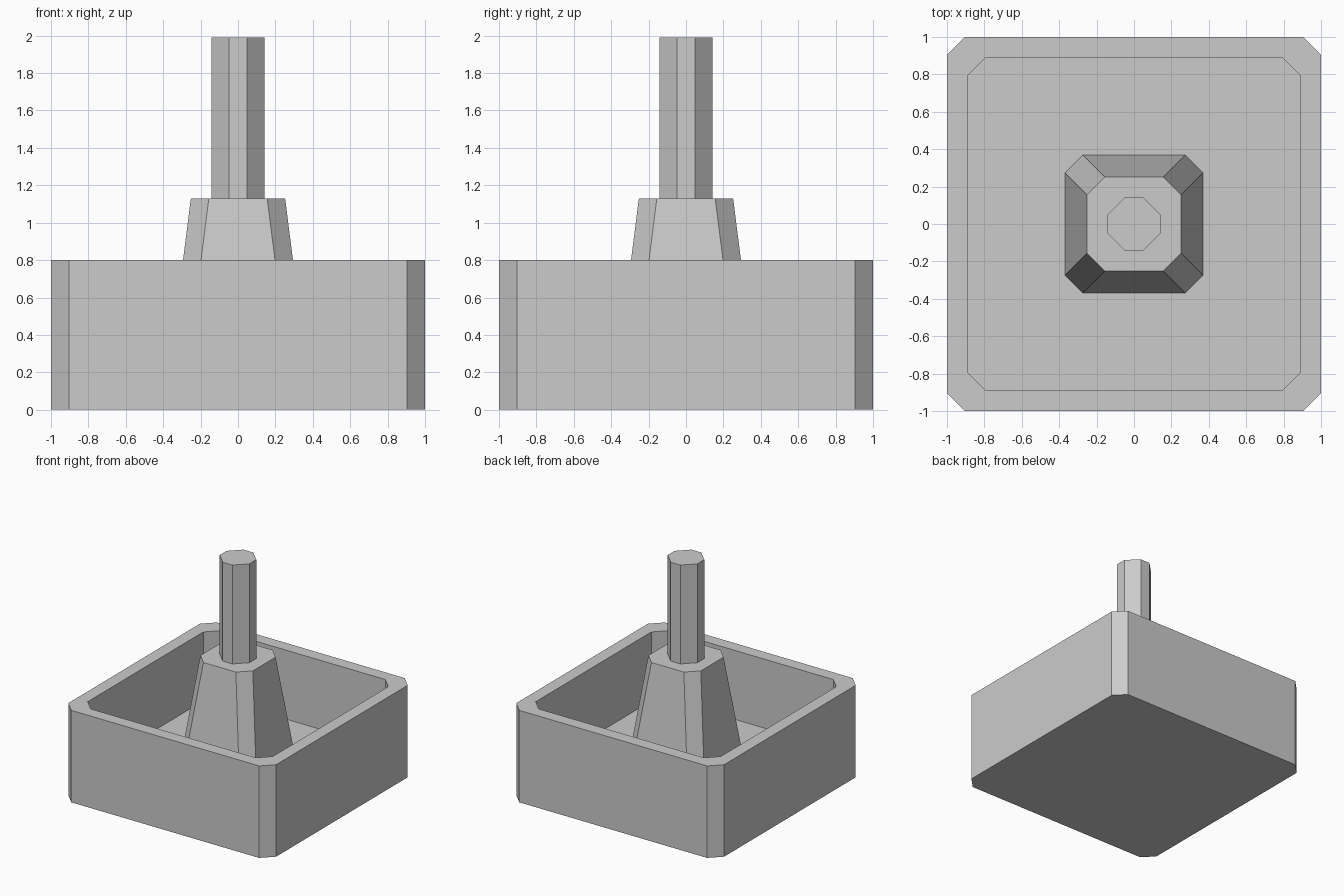
import bpy, bmesh

if "Cube" in bpy.data.objects:
    bpy.data.objects.remove(bpy.data.objects["Cube"])

CHAMFER = 0.096  # the same corner cut runs through every level

# Profile from the outside bottom to the post top: (half width, height)
FLOOR = 0.20
PROFILE = [
    (1.00, 0.00), (1.00, 0.80),      # outer wall
    (0.89, 0.80), (0.89, FLOOR),     # rim and inner wall
    (0.37, FLOOR), (0.252, 1.13),    # floor and tapered pedestal
    (0.143, 1.13), (0.143, 1.99),    # pedestal top and post
]


def chamfered_square(bm, h, z):
    c = h - CHAMFER
    pts = [(h, -c), (h, c), (c, h), (-c, h), (-h, c), (-h, -c), (-c, -h), (c, -h)]
    return [bm.verts.new((x, y, z)) for x, y in pts]


def loft(name, profile):
    bm = bmesh.new()
    rings = [chamfered_square(bm, h, z) for h, z in profile]
    for a, b in zip(rings, rings[1:]):
        for i in range(8):
            j = (i + 1) % 8
            bm.faces.new((a[i], a[j], b[j], b[i]))
    bm.faces.new(rings[0][::-1])  # underside
    bm.faces.new(rings[-1])       # post top
    bmesh.ops.recalc_face_normals(bm, faces=bm.faces)
    mesh = bpy.data.meshes.new(name)
    bm.to_mesh(mesh)
    bm.free()
    obj = bpy.data.objects.new(name, mesh)
    bpy.context.collection.objects.link(obj)
    return obj


# One continuous piece: square basin, pedestal and post
loft("basin_with_post", PROFILE)
